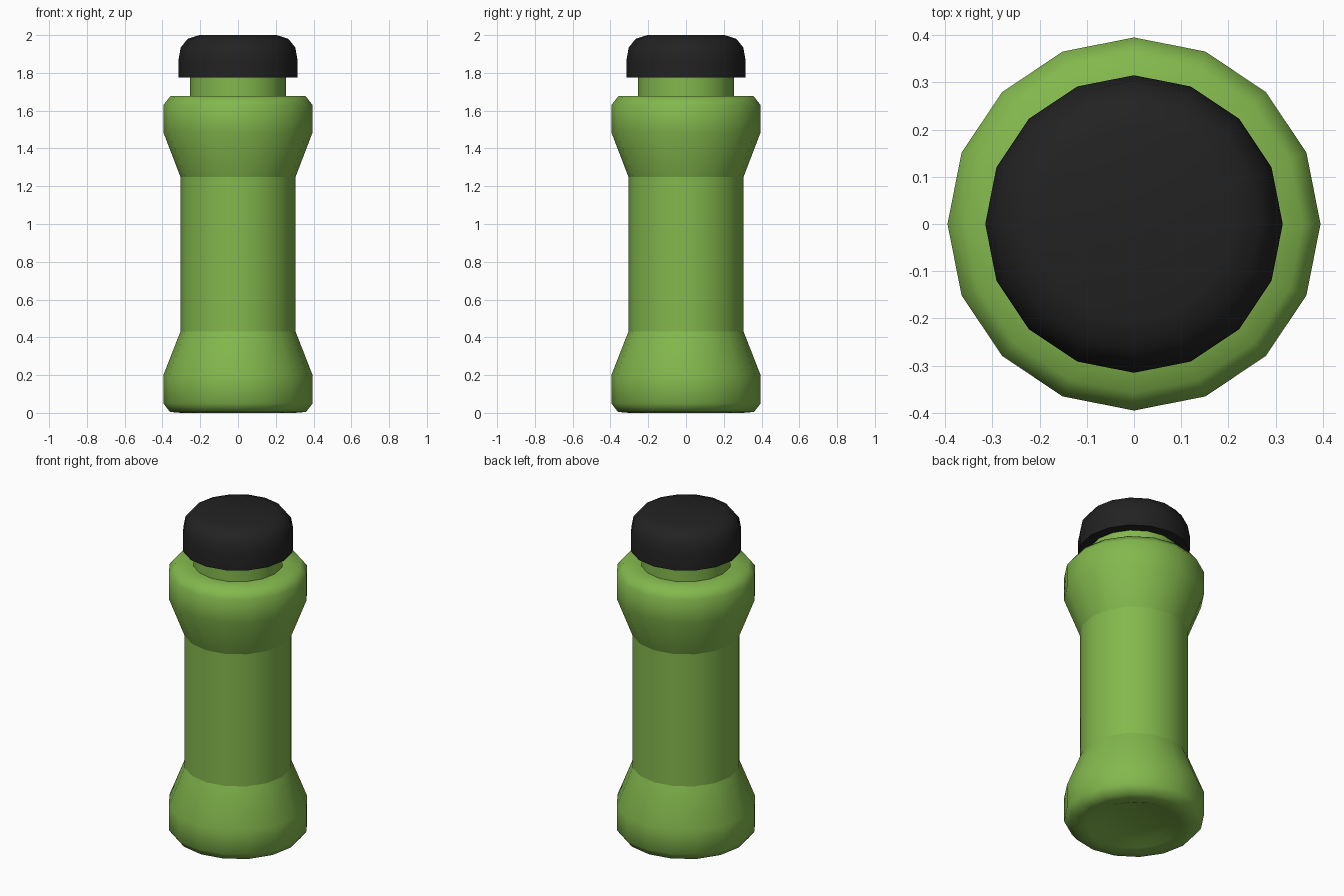
import bpy, bmesh, math

if "Cube" in bpy.data.objects:
    bpy.data.objects.remove(bpy.data.objects["Cube"])

SIDES = 16


def material(name, rgb):
    m = bpy.data.materials.new(name)
    m.diffuse_color = (*rgb, 1)
    m.use_nodes = True
    m.node_tree.nodes["Principled BSDF"].inputs["Base Color"].default_value = m.diffuse_color
    return m


def lathe(name, profile, mat, sharp_rings=()):
    """Revolve (radius, z) points; radius 0 makes a pole. Chosen rings stay sharp."""
    bm = bmesh.new()
    rings = []
    for r, z in profile:
        count = SIDES if r > 0 else 1
        rings.append([bm.verts.new((r * math.cos(math.tau * i / SIDES),
                                    r * math.sin(math.tau * i / SIDES), z))
                      for i in range(count)])
    for a, b in zip(rings, rings[1:]):
        for i in range(SIDES):
            j = (i + 1) % SIDES
            quad = [a[i % len(a)], a[j % len(a)], b[j % len(b)], b[i % len(b)]]
            bm.faces.new(list(dict.fromkeys(quad)))
    for f in bm.faces:
        f.smooth = True
    bmesh.ops.recalc_face_normals(bm, faces=bm.faces)
    for k in sharp_rings:
        ring = rings[k]
        for i in range(SIDES):
            bm.edges.get((ring[i], ring[(i + 1) % SIDES])).smooth = False
    mesh = bpy.data.meshes.new(name)
    bm.to_mesh(mesh)
    bm.free()
    mesh.materials.append(mat)
    obj = bpy.data.objects.new(name, mesh)
    bpy.context.collection.objects.link(obj)
    return obj


green = material("leaf_green", (0.227, 0.479, 0.074))
black = material("soft_black", (0.016, 0.016, 0.016))

# Bottle with dished base, waisted grip, shoulder and neck
lathe("bottle_body", [
    (0, 0.03), (0.20, 0.03), (0.26, 0.005), (0.30, 0.0), (0.36, 0.005),
    (0.395, 0.05), (0.395, 0.20), (0.305, 0.43),
    (0.305, 1.25), (0.395, 1.485), (0.395, 1.63), (0.357, 1.678),
    (0.255, 1.678), (0.255, 1.78), (0, 1.78),
], green, sharp_rings=(7, 8, 12, 13))

# Rounded cap
lathe("bottle_cap", [
    (0, 1.775), (0.315, 1.775), (0.315, 1.87), (0.303, 1.935),
    (0.267, 1.98), (0.205, 2.0), (0, 2.0),
], black, sharp_rings=(1,))
